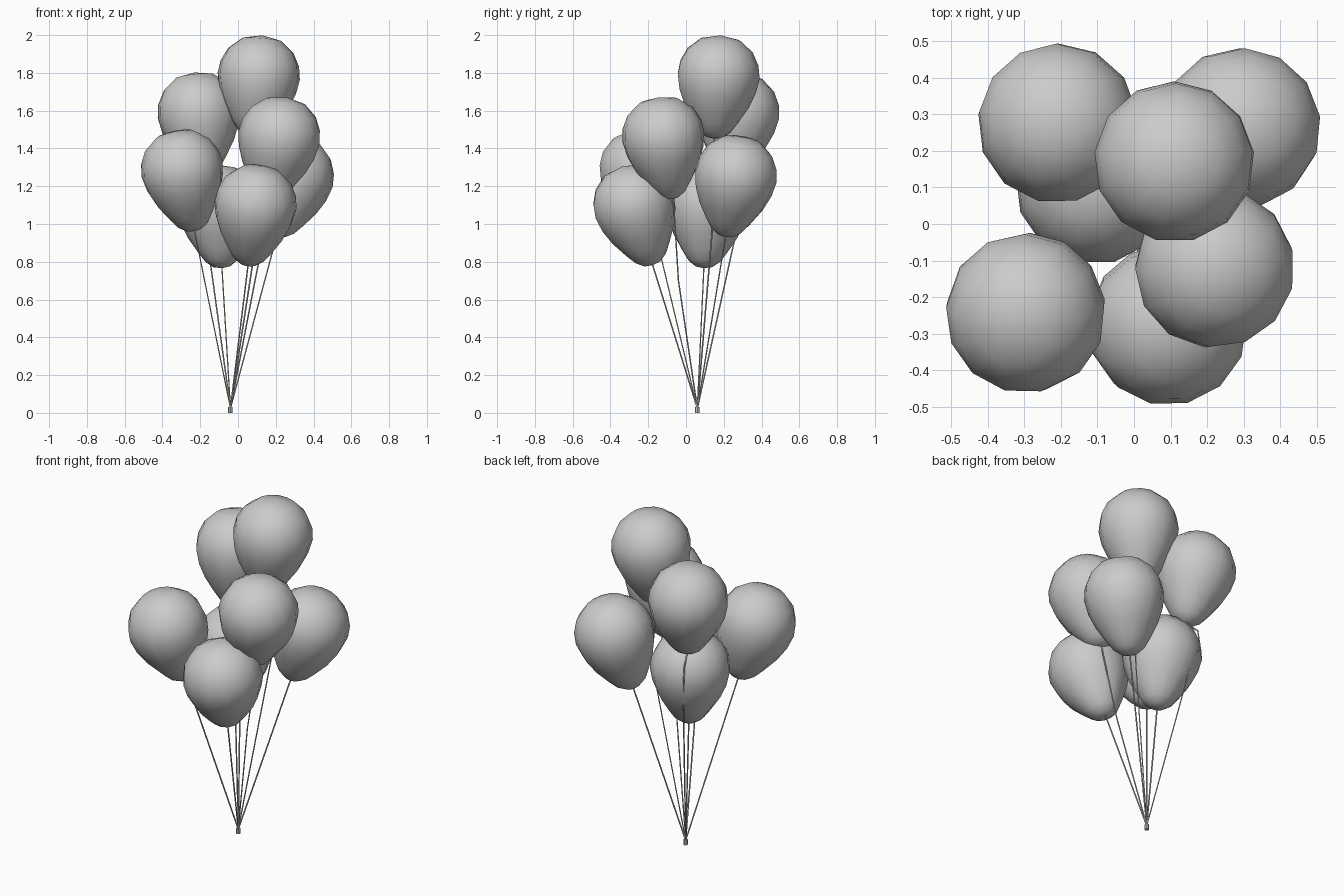
import bpy, bmesh, math
from mathutils import Vector, Matrix

cube = bpy.data.objects.get("Cube")
if cube:
    bpy.data.objects.remove(cube, do_unlink=True)

grey = bpy.data.materials.new("soft grey")
grey.use_nodes = True
grey.diffuse_color = (0.6, 0.6, 0.6, 1)
grey.node_tree.nodes["Principled BSDF"].inputs["Base Color"].default_value = (0.6, 0.6, 0.6, 1)

SIDES = 13
KNOT = Vector((-0.04, 0.06, 0.025))
# Balloon half outline: radius, height relative to the round centre
OUTLINE = [(0.105, 0.195), (0.175, 0.137), (0.21, 0.068), (0.22, 0.0), (0.205, -0.08),
           (0.172, -0.16), (0.12, -0.245), (0.085, -0.295), (0.045, -0.325)]
TOP, TIP = 0.217, -0.333


def add_mesh(name, bm):
    bmesh.ops.recalc_face_normals(bm, faces=bm.faces)
    mesh = bpy.data.meshes.new(name)
    bm.to_mesh(mesh)
    bm.free()
    mesh.materials.append(grey)
    obj = bpy.data.objects.new(name, mesh)
    bpy.context.collection.objects.link(obj)
    return obj


def balloon(name, centre, spin=0):
    """Lathe the outline and lean the tip towards the knot."""
    bm = bmesh.new()
    rings = []
    for radius, z in OUTLINE:
        angles = [math.pi / 2 + math.tau * i / SIDES for i in range(SIDES)]
        rings.append([bm.verts.new((radius * math.cos(a), radius * math.sin(a), z)) for a in angles])
    top, tip = bm.verts.new((0, 0, TOP)), bm.verts.new((0, 0, TIP))
    for i in range(SIDES):
        j = (i + 1) % SIDES
        bm.faces.new((top, rings[0][i], rings[0][j]))
        bm.faces.new((tip, rings[-1][j], rings[-1][i]))
        for a, b in zip(rings, rings[1:]):
            bm.faces.new((a[i], b[i], b[j], a[j]))
    for face in bm.faces:
        face.smooth = True
    axis = (centre - KNOT).normalized()
    lean = Vector((0, 0, 1)).rotation_difference(axis).to_matrix().to_4x4()
    obj = add_mesh(name, bm)
    obj.matrix_world = Matrix.Translation(centre) @ lean @ Matrix.Rotation(math.radians(spin), 4, "Z")
    return centre + axis * (TIP + 0.01)


def string(name, points):
    """Thin tube through the points."""
    curve = bpy.data.curves.new(name, "CURVE")
    curve.dimensions = "3D"
    curve.bevel_depth = 0.004
    curve.bevel_resolution = 0
    curve.use_fill_caps = True
    spline = curve.splines.new("POLY")
    spline.points.add(len(points) - 1)
    for p, co in zip(spline.points, points):
        p.co = (*co, 1)
    curve.materials.append(grey)
    bpy.context.collection.objects.link(bpy.data.objects.new(name, curve))


# Name, round centre, spin, and string bends round the neighbouring balloons
BUNCH = [
    ("top", (0.11, 0.17, 1.783), 0, [(0.125, 0.15, 1.1)]),
    ("back_right", (-0.208, 0.275, 1.588), 0,
     [(-0.2, 0.3, 1.2), (-0.204, 0.315, 1.1), (-0.165, 0.26, 0.93)]),
    ("middle_left", (0.22, -0.12, 1.458), 7, [(0.17, -0.065, 1.1), (0.09, -0.04, 0.7)]),
    ("front_right", (-0.295, -0.242, 1.283), 0, []),
    ("back_left", (0.29, 0.262, 1.253), 0, []),
    ("front_left", (0.092, -0.275, 1.098), 0, []),
    ("low_back", (-0.105, 0.11, 1.098), 0, []),
]
for label, centre, spin, bends in BUNCH:
    tip = balloon(label + "_balloon", Vector(centre), spin)
    string(label + "_string", [tip, *bends, KNOT])

# Small sleeve gathering the strings
bm = bmesh.new()
bmesh.ops.create_cone(bm, cap_ends=True, segments=8, radius1=0.012, radius2=0.012, depth=0.03,
                      matrix=Matrix.Translation((KNOT.x, KNOT.y, 0.015)))
add_mesh("string_sleeve", bm)
